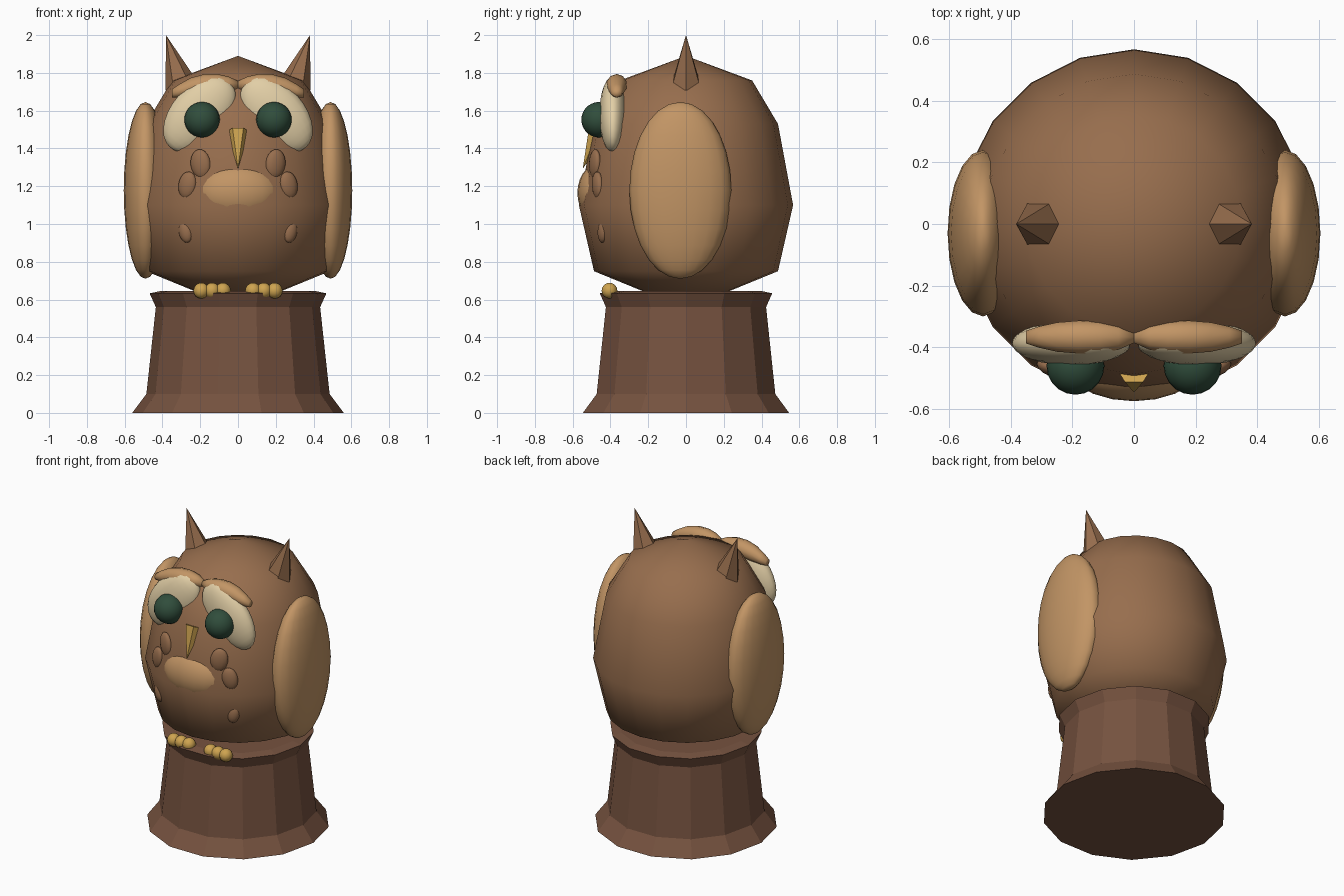
import bpy, bmesh
from math import sin, cos, pi, radians
from mathutils import Matrix, Vector

if "Cube" in bpy.data.objects:
    bpy.data.objects.remove(bpy.data.objects["Cube"])


def material(name, rgb):
    m = bpy.data.materials.new(name)
    m.diffuse_color = (*rgb, 1)
    m.use_nodes = True
    m.node_tree.nodes["Principled BSDF"].inputs["Base Color"].default_value = m.diffuse_color
    return m


BROWN = material("brown_feather", (0.31, 0.155, 0.075))
TAN = material("tan_feather", (0.54, 0.30, 0.13))
BARK = material("bark", (0.18, 0.085, 0.05))
CREAM = material("cream", (0.76, 0.62, 0.38))
GREEN = material("dark_green", (0.03, 0.075, 0.045))
GOLD = material("gold", (0.62, 0.37, 0.08))


def finish(name, bm, mat, smooth):
    bmesh.ops.recalc_face_normals(bm, faces=bm.faces)
    for f in bm.faces:
        f.smooth = smooth
    me = bpy.data.meshes.new(name)
    bm.to_mesh(me)
    bm.free()
    me.materials.append(mat)
    ob = bpy.data.objects.new(name, me)
    bpy.context.collection.objects.link(ob)
    return ob


def rings(name, stations, sides, mat, smooth, frame=Matrix(), start=0.0):
    """Skin rings of (offset x, radius, height); zero radius closes to a point."""
    bm = bmesh.new()
    loops = []
    for off, r, z in stations:
        n = sides if r else 1
        loops.append([bm.verts.new(frame @ Vector((off + r * cos(start + 2 * pi * i / n),
                                                   r * sin(start + 2 * pi * i / n), z)))
                      for i in range(n)])
    for a, b in zip(loops, loops[1:]):
        for i in range(sides):
            j = (i + 1) % sides
            quad = [a[i % len(a)], a[j % len(a)], b[j % len(b)], b[i % len(b)]]
            bm.faces.new(list(dict.fromkeys(quad)))
    for end in (loops[0], loops[-1]):
        if len(end) > 1:
            bm.faces.new(end)
    return finish(name, bm, mat, smooth)


def ellipsoid(name, loc, size, mat, tilt=0, turn=0, u=20, v=14):
    bm = bmesh.new()
    m = (Matrix.Translation(loc) @ Matrix.Rotation(radians(turn), 4, 'Z')
         @ Matrix.Rotation(radians(tilt), 4, 'Y') @ Matrix.Diagonal((*size, 1)))
    bmesh.ops.create_uvsphere(bm, u_segments=u, v_segments=v, radius=1, matrix=m)
    return finish(name, bm, mat, True)


# Tree stump with flared foot and rim
rings("stump", [(0, .56, 0), (0, .485, .1), (0, .435, .56), (0, .468, .633), (0, .41, .645)],
      14, BARK, False)

# Round body
rings("body", [(0, 0, .62), (0, .23, .645), (0, .487, .75), (0, .567, 1.1),
               (0, .487, 1.53), (0, .35, 1.76), (0, 0, 1.89)],
      20, BROWN, True, start=pi / 2)

# Belly patch
ellipsoid("belly_patch", (0, -.45, 1.165), (.225, .125, .16), TAN)

# Beak: six-sided cone pointing down and slightly forward
rings("beak", [(0, .058, 0), (0, 0, .213)], 6, GOLD, False,
      Matrix.Translation((0, -.467, 1.49)) @ Matrix.Rotation(radians(180 - 22), 4, 'X'))

for s, side in ((-1, "left"), (1, "right")):
    # Wing
    ellipsoid(side + "_wing", (s * .49, -.03, 1.178), (.115, .27, .468), TAN)

    # Ear tuft: leaning six-sided cone
    rings(side + "_ear", [(0, .087, 0), (0, 0, .28)], 6, BROWN, False,
          Matrix.Translation((s * .30, 0, 1.733)) @ Matrix.Rotation(radians(17 * s), 4, 'Y'))

    # Eye and pupil
    ellipsoid(side + "_eye", (s * .203, -.387, 1.58), (.15, .072, .235), CREAM, tilt=-42 * s)
    ellipsoid(side + "_pupil", (s * .19, -.46, 1.552), (.094, .094, .094), GREEN)

    # Eyebrow: tapered arched tube running outwards from the middle
    across = Matrix(((0, 0, s, 0), (0, 1, 0, -.367), (1, 0, 0, 0), (0, 0, 0, 1)))
    rings(side + "_eyebrow", [(1.737, .02, 0), (1.738, .043, .05), (1.74, .054, .11),
                              (1.737, .056, .18), (1.724, .05, .25), (1.705, .036, .31),
                              (1.692, .022, .35)], 10, TAN, True, across)

    # Chest feathers
    for i, (x, y, z, w, h, tilt) in enumerate(((.198, -.482, 1.318, .056, .078, 8),
                                               (.268, -.468, 1.205, .05, .073, -10),
                                               (.277, -.44, .96, .038, .06, 12))):
        ellipsoid(f"{side}_chest_feather_{i + 1}", (s * x, y, z), (w, .026, h), BROWN,
                  tilt=tilt * s, turn=22 * s, u=14, v=10)

    # Toes
    for i in range(3):
        ellipsoid(f"{side}_toe_{i + 1}", (s * (.08 + .057 * i), -.405, .647),
                  (.042, .042, .042), GOLD, u=12, v=8)
